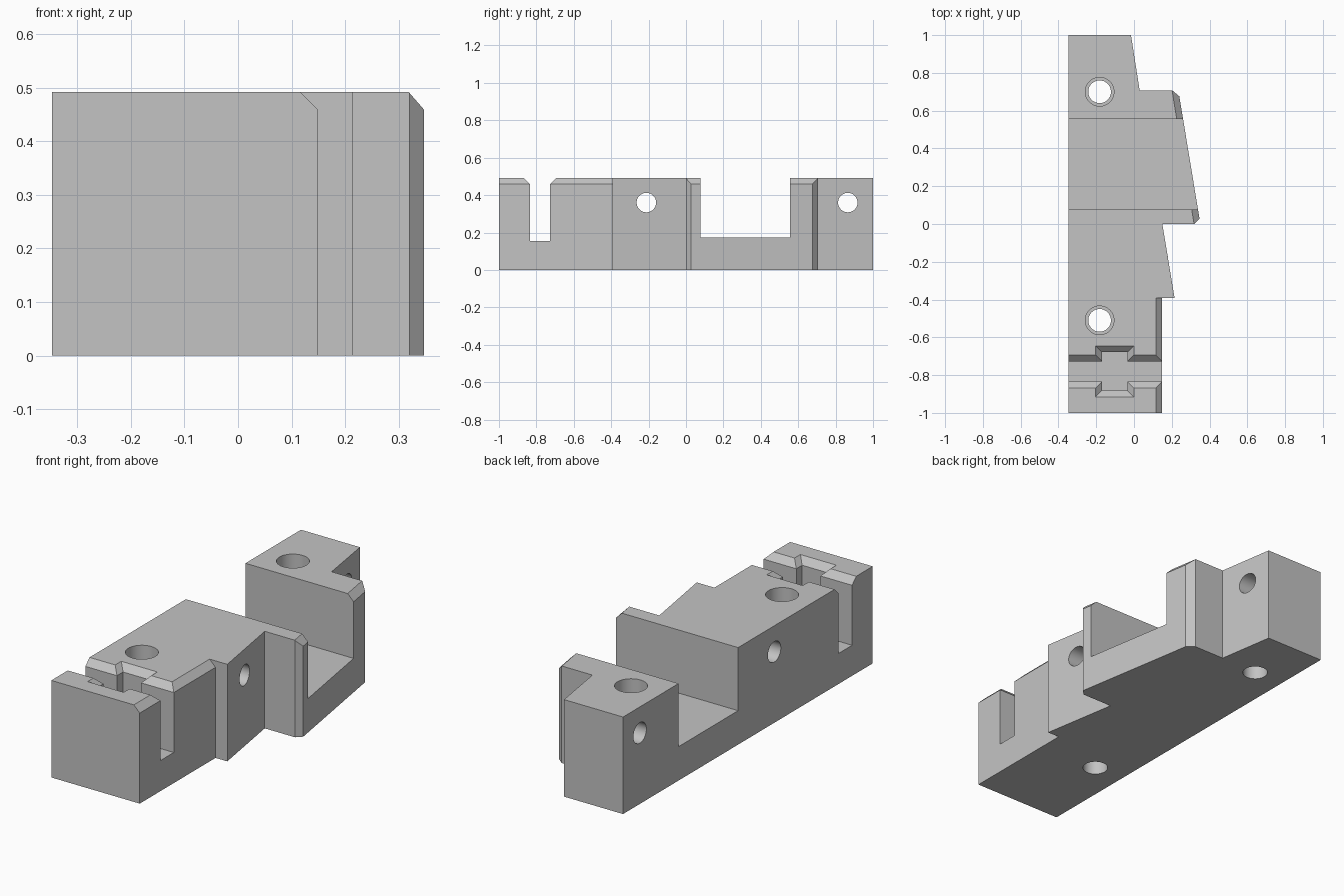
import bpy, bmesh, math
from mathutils import Vector, Matrix

cube = bpy.data.objects.get("Cube")
if cube:
    bpy.data.objects.remove(cube, do_unlink=True)

TOP = 0.492       # height of the block
C = 0.033         # chamfer size
ZC = TOP - C      # where chamfers start
OVER = 0.05       # how far cutters rise above the block

grey = bpy.data.materials.new("plain grey")
grey.use_nodes = True
COLOUR = (0.55, 0.55, 0.55, 1)
grey.diffuse_color = COLOUR
grey.node_tree.nodes["Principled BSDF"].inputs["Base Color"].default_value = COLOUR


def loft(name, levels):
    """Closed solid through matching (z, outline) levels."""
    bm = bmesh.new()
    rings = [[bm.verts.new((x, y, z)) for x, y in pts] for z, pts in levels]
    n = len(rings[0])
    bm.faces.new(rings[0])
    bm.faces.new(rings[-1])
    for a, b in zip(rings, rings[1:]):
        for i in range(n):
            j = (i + 1) % n
            bm.faces.new((a[i], a[j], b[j], b[i]))
    bmesh.ops.recalc_face_normals(bm, faces=bm.faces)
    mesh = bpy.data.meshes.new(name)
    bm.to_mesh(mesh)
    bm.free()
    obj = bpy.data.objects.new(name, mesh)
    bpy.context.collection.objects.link(obj)
    return obj


def rect(x0, x1, y0, y1, grow_x=0, grow_y=0):
    return [(x0 - grow_x, y0 - grow_y), (x1 + grow_x, y0 - grow_y),
            (x1 + grow_x, y1 + grow_y), (x0 - grow_x, y1 + grow_y)]


def circle(r, n=48):
    return [(r * math.cos(2 * math.pi * i / n), r * math.sin(2 * math.pi * i / n))
            for i in range(n)]


def chamfer_cutter(p, q):
    """45 degree wedge along a top edge; the solid lies on the left of p to q."""
    p, q = Vector(p), Vector(q)
    d = (q - p).normalized()
    out = Vector((d.y, -d.x))

    def strip(offset):
        return [p + out * offset, q + out * offset, q + out * 0.2, p + out * 0.2]
    return loft("edge_cutter", [(ZC - 0.02, strip(0.02)),
                                (TOP + OVER, strip(-C - OVER))])


def flared_cutter(x0, x1, y0, y1, flare_x):
    """Straight-sided pocket whose mouth opens at 45 degrees."""
    g = C + OVER
    base = rect(x0, x1, y0, y1)
    return loft("pocket_cutter", [(0.155, base), (ZC, base),
                (TOP + OVER, rect(x0, x1, y0, y1, g * flare_x, g))])


# Main block with stepped, slanted side
outline = [(-0.347, -1), (0.149, -1), (0.149, -0.393), (0.215, -0.393),
           (0.15, 0), (0.32, 0), (0.347, 0.027), (0.24, 0.676),
           (0.203, 0.707), (0.03, 0.707), (-0.016, 1), (-0.347, 1)]
block = loft("mounting_block", [(0, outline), (TOP, outline)])
block.data.materials.append(grey)

cutters = []
# Wide channel across the middle
channel = rect(-0.6, 0.6, 0.078, 0.555)
cutters.append(loft("channel_cutter", [(0.172, channel), (TOP + OVER, channel)]))

# Narrow slot at the front with a wider pocket in its middle
cutters.append(flared_cutter(-0.6, 0.6, -0.835, -0.727, 0))
cutters.append(flared_cutter(-0.17, -0.034, -0.882, -0.678, 1))

# Chamfered top edges
cutters.append(chamfer_cutter((0.149, -1.1), (0.149, -0.393)))
edge0, edge1 = Vector((0.347, 0.027)), Vector((0.24, 0.676))
along = (edge1 - edge0).normalized() * 0.1
cutters.append(chamfer_cutter(edge0 - along, edge1 + along))

# Counterbored vertical holes
for y in (-0.51, 0.7):
    hole = loft("bolt_cutter", [(-0.1, circle(0.06)), (0.25, circle(0.06)),
                                (0.25, circle(0.076)), (0.6, circle(0.076))])
    hole.location = (-0.182, y, 0)
    cutters.append(hole)

# Plain cross holes
for y in (-0.212, 0.865):
    hole = loft("cross_hole_cutter", [(-0.6, circle(0.052)), (0.6, circle(0.052))])
    hole.matrix_world = Matrix.Translation((0, y, 0.36)) @ Matrix.Rotation(math.pi / 2, 4, "Y")
    cutters.append(hole)

# Cut everything, then drop the cutters
bpy.ops.object.select_all(action="DESELECT")
bpy.context.view_layer.objects.active = block
block.select_set(True)
for cutter in cutters:
    cutter.hide_render = True
    mod = block.modifiers.new("cut", "BOOLEAN")
    mod.operation = "DIFFERENCE"
    mod.solver = "EXACT"
    mod.object = cutter
    bpy.ops.object.modifier_apply(modifier=mod.name)
for cutter in cutters:
    bpy.data.objects.remove(cutter, do_unlink=True)

bpy.ops.object.shade_smooth_by_angle(angle=math.radians(25))
